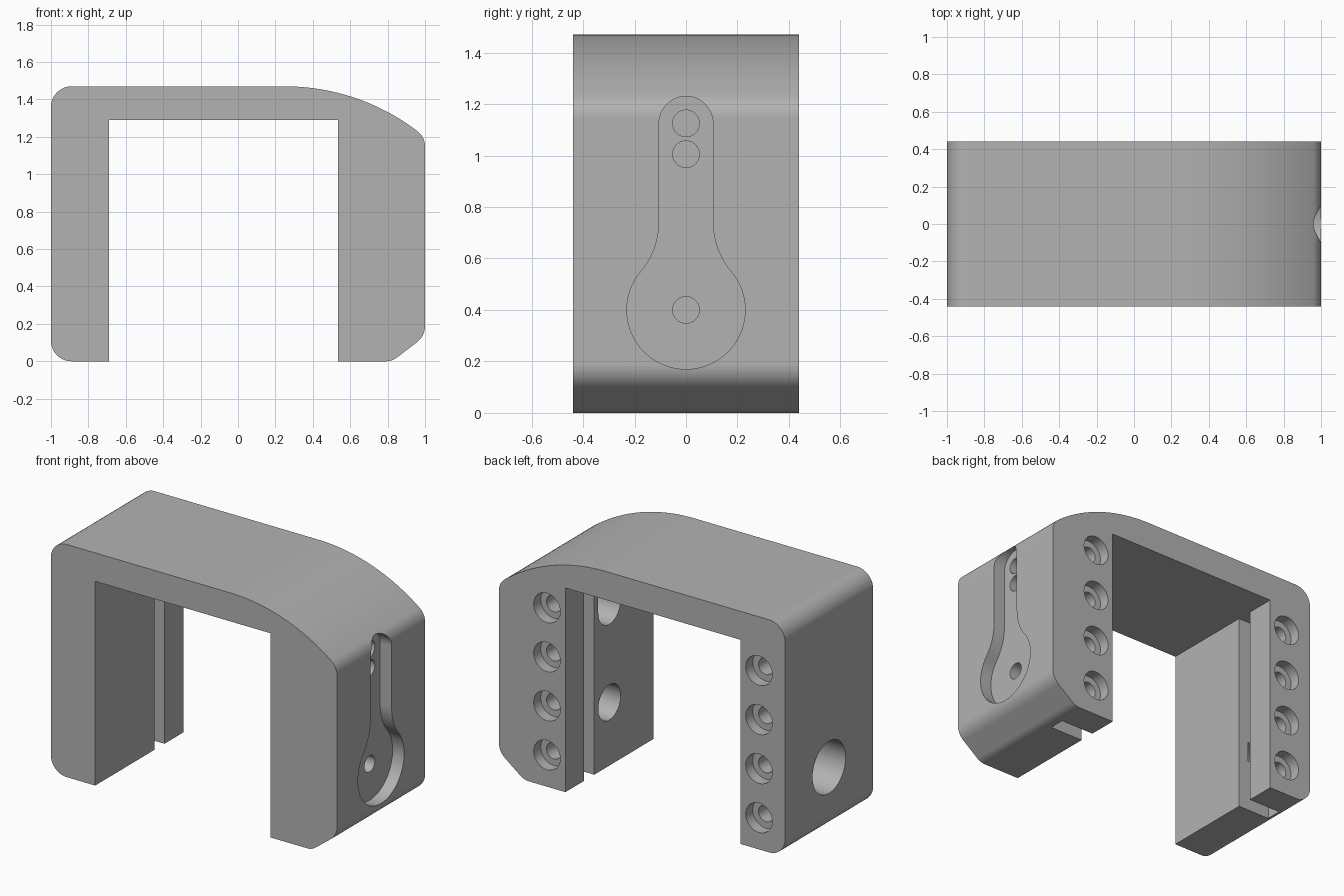
import bpy, bmesh
from math import pi, sin, cos, atan2, sqrt, tan
from mathutils import Vector

if "Cube" in bpy.data.objects:
    bpy.data.objects.remove(bpy.data.objects["Cube"], do_unlink=True)


def arc(cx, cy, r, a0, a1, n=24):
    """Points along a circular arc, both ends included."""
    return [(cx + r * cos(a0 + (a1 - a0) * i / n),
             cy + r * sin(a0 + (a1 - a0) * i / n)) for i in range(n + 1)]


def circle(cx, cy, r, n=40):
    return arc(cx, cy, r, 0, 2 * pi, n)[:-1]


def rounded(corners, n=10):
    """Outline from (x, y, radius) corners; zero radius stays sharp."""
    out = []
    for i, (x, y, r) in enumerate(corners):
        p = Vector((x, y))
        if r == 0:
            out.append((x, y))
            continue
        a = (Vector(corners[i - 1][:2]) - p).normalized()
        b = (Vector(corners[(i + 1) % len(corners)][:2]) - p).normalized()
        half = a.angle(b) / 2
        c = p + (a + b).normalized() * r / sin(half)
        s, e = p + a * r / tan(half) - c, p + b * r / tan(half) - c
        a0 = atan2(s.y, s.x)
        turn = (atan2(e.y, e.x) - a0 + pi) % (2 * pi) - pi
        out += arc(c.x, c.y, r, a0, a0 + turn, n)
    return out


def prism(name, outline, axis, lo, hi):
    """Extrude an outline along x (outline is y, z) or along y (outline is x, z)."""
    place = (lambda u, v, t: (t, u, v)) if axis == "x" else (lambda u, v, t: (u, t, v))
    bm = bmesh.new()
    rings = [[bm.verts.new(place(u, v, t)) for u, v in outline] for t in (lo, hi)]
    for ring in rings:
        bm.faces.new(ring)
    n = len(outline)
    for i in range(n):
        j = (i + 1) % n
        bm.faces.new((rings[0][i], rings[0][j], rings[1][j], rings[1][i]))
    bmesh.ops.recalc_face_normals(bm, faces=bm.faces)
    mesh = bpy.data.meshes.new(name)
    bm.to_mesh(mesh)
    bm.free()
    obj = bpy.data.objects.new(name, mesh)
    bpy.context.collection.objects.link(obj)
    return obj


def cut(body, name, outline, axis, lo, hi):
    """Subtract a prism from the body."""
    tool = prism(name, outline, axis, lo, hi)
    tool.hide_render = True
    mod = body.modifiers.new(name, "BOOLEAN")
    mod.operation, mod.solver, mod.object = "DIFFERENCE", "EXACT", tool
    bpy.context.view_layer.objects.active = body
    bpy.ops.object.modifier_apply(modifier=name)
    bpy.data.objects.remove(tool, do_unlink=True)


TOP, INNER_TOP, HALF = 1.47, 1.29, 0.44
IN_R, IN_L = -0.69, 0.535

# Arch-shaped body with a sloping shoulder and chamfered foot
R = 1.17
shoulder = [(x, z, 0) for x, z in
            reversed(arc(0.25, TOP - R, R, atan2(sqrt(R * R - 0.49), 0.7), pi / 2, 24))]
corners = [(-1, 0, 0.11), (-1, TOP, 0.11)] + shoulder + [
    (1, 1.198, 0.1), (1, 0.135, 0.11), (0.824, 0, 0.1),
    (IN_L, 0, 0), (IN_L, INNER_TOP, 0), (IN_R, INNER_TOP, 0), (IN_R, 0, 0)]
body = prism("bracket_body", rounded(corners), "y", -HALF, HALF)

# Vertical slot in both inner faces
cut(body, "slot", [(-0.92, -0.1), (0.77, -0.1), (0.77, INNER_TOP), (-0.92, INNER_TOP)],
    "y", 0.152, 0.252)

# Keyhole pocket on the left outer face: round bowl, flared neck, round tip
BOWL_Z, BOWL_R, NECK, FLARE, FLARE_Z, TIP_Z = 0.4, 0.23, 0.105, 0.295, 0.74, 1.125
fx = NECK + FLARE
t = atan2(FLARE_Z - BOWL_Z, fx)
key = arc(0, BOWL_Z, BOWL_R, pi - t, 2 * pi + t, 48)
key += arc(fx, FLARE_Z, FLARE, pi + t, pi, 10)[1:]
key += arc(0, TIP_Z, NECK, 0, pi, 24)
key += arc(-fx, FLARE_Z, FLARE, 0, -t, 10)[:-1]
FLOOR = 0.92
cut(body, "keyhole_pocket", key, "x", FLOOR, 1.1)

# Inner counterbores, then the small through holes
cut(body, "lower_counterbore", circle(0, BOWL_Z, 0.112), "x", 0.45, 0.75)
oblong = arc(0, TIP_Z, 0.112, 0, pi) + arc(0, 1.005, 0.112, pi, 2 * pi)
cut(body, "upper_counterbore", oblong, "x", 0.45, 0.75)
for z in (BOWL_Z, 1.005, TIP_Z):
    cut(body, "pin_hole", circle(0, z, 0.052, 28), "x", 0.7, 0.96)

# Blind hole in the right outer face
cut(body, "blind_hole", circle(0, BOWL_Z, 0.165), "x", -1.1, -0.76)

# Counterbored screw holes along the back of each leg
for x in (-0.818, 0.664):
    for i in range(4):
        z = 0.2 + 0.31 * i
        cut(body, "screw_head", circle(x, z, 0.093, 32), "y", 0.37, 0.5)
        cut(body, "screw_hole", circle(x, z, 0.052, 24), "y", 0.2, 0.4)

# Plain grey finish
grey = bpy.data.materials.new("plain_grey")
grey.use_nodes = True
colour = (0.45, 0.45, 0.45, 1)
grey.diffuse_color = colour
grey.node_tree.nodes["Principled BSDF"].inputs["Base Color"].default_value = colour
body.data.materials.clear()
body.data.materials.append(grey)

# Smooth curved walls, crisp edges
bpy.ops.object.select_all(action="DESELECT")
body.select_set(True)
bpy.context.view_layer.objects.active = body
bpy.ops.object.shade_smooth_by_angle(angle=pi / 6)
weighted = body.modifiers.new("weighted_normals", "WEIGHTED_NORMAL")
weighted.keep_sharp = True
